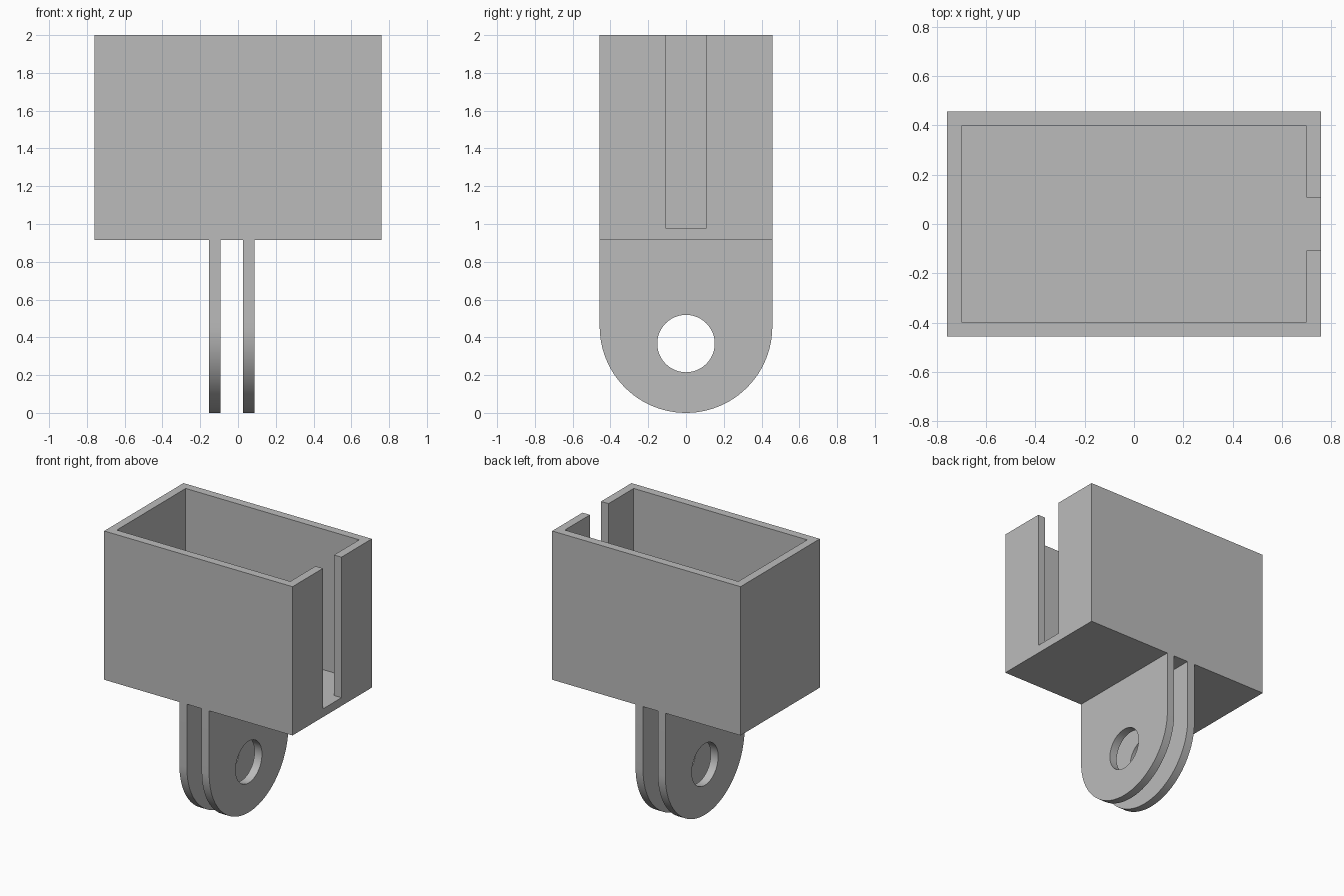
import bpy
import bmesh
from math import sin, cos, pi
from mathutils import Vector

cube = bpy.data.objects.get("Cube")
if cube:
    bpy.data.objects.remove(cube, do_unlink=True)

# Single plain grey plastic
grey = bpy.data.materials.new("light_grey")
grey.use_nodes = True
grey.diffuse_color = (0.5, 0.5, 0.5, 1)
grey.node_tree.nodes["Principled BSDF"].inputs["Base Color"].default_value = grey.diffuse_color


def prism(name, loops, place, direction):
    """Fill an outline (further loops are holes), then extrude it into a solid."""
    bm = bmesh.new()
    edges = []
    for loop in loops:
        verts = [bm.verts.new(place(u, v)) for u, v in loop]
        edges += [bm.edges.new((a, b)) for a, b in zip(verts, verts[1:] + verts[:1])]
    bmesh.ops.triangle_fill(bm, edges=edges, use_beauty=True)
    bmesh.ops.dissolve_limit(bm, angle_limit=0.01, verts=[], edges=bm.edges[:])
    result = bmesh.ops.extrude_face_region(bm, geom=bm.faces[:], use_keep_orig=True)
    moved = [g for g in result["geom"] if isinstance(g, bmesh.types.BMVert)]
    bmesh.ops.translate(bm, verts=moved, vec=Vector(direction))
    bmesh.ops.recalc_face_normals(bm, faces=bm.faces[:])
    mesh = bpy.data.meshes.new(name)
    bm.to_mesh(mesh)
    bm.free()
    mesh.materials.append(grey)
    obj = bpy.data.objects.new(name, mesh)
    bpy.context.collection.objects.link(obj)
    return obj


def activate(obj):
    bpy.ops.object.select_all(action='DESELECT')
    obj.select_set(True)
    bpy.context.view_layer.objects.active = obj


def arc(radius, z, start, end, steps):
    angles = [start + (end - start) * i / steps for i in range(steps + 1)]
    return [(radius * cos(a), z + radius * sin(a)) for a in angles]


X, Y, WALL, SLOT = 0.76, 0.457, 0.06, 0.107
BASE, TOP = 0.915, 2.0

# Open-topped box: the cutter's plan joins the cavity and the side slot
ix, iy = X - WALL, Y - WALL
outer = [(-X, -Y), (X, -Y), (X, Y), (-X, Y)]
cavity = [(-ix, -iy), (ix, -iy), (ix, -SLOT), (X + WALL, -SLOT),
          (X + WALL, SLOT), (ix, SLOT), (ix, iy), (-ix, iy)]
box = prism("open_box", [outer], lambda x, y: (x, y, BASE), (0, 0, TOP - BASE))
cutter = prism("cavity_cutter", [cavity], lambda x, y: (x, y, BASE + WALL), (0, 0, TOP - BASE))
cutter.hide_render = True
cut = box.modifiers.new("cavity", 'BOOLEAN')
cut.operation = 'DIFFERENCE'
cut.solver = 'EXACT'
cut.object = cutter
activate(box)
bpy.ops.object.modifier_apply(modifier=cut.name)
bpy.data.objects.remove(cutter, do_unlink=True)

# Two rounded mounting tabs, each with a bolt hole
outline = [(Y, BASE), (-Y, BASE)] + arc(Y, Y, pi, 2 * pi, 48)
hole = arc(0.152, 0.367, 0, 2 * pi, 48)[:-1]
for name, x0 in (("right_mount_tab", -0.153), ("left_mount_tab", 0.027)):
    tab = prism(name, [outline, hole], lambda y, z: (x0, y, z), (WALL, 0, 0))
    activate(tab)
    bpy.ops.object.shade_smooth_by_angle(angle=pi / 6)
